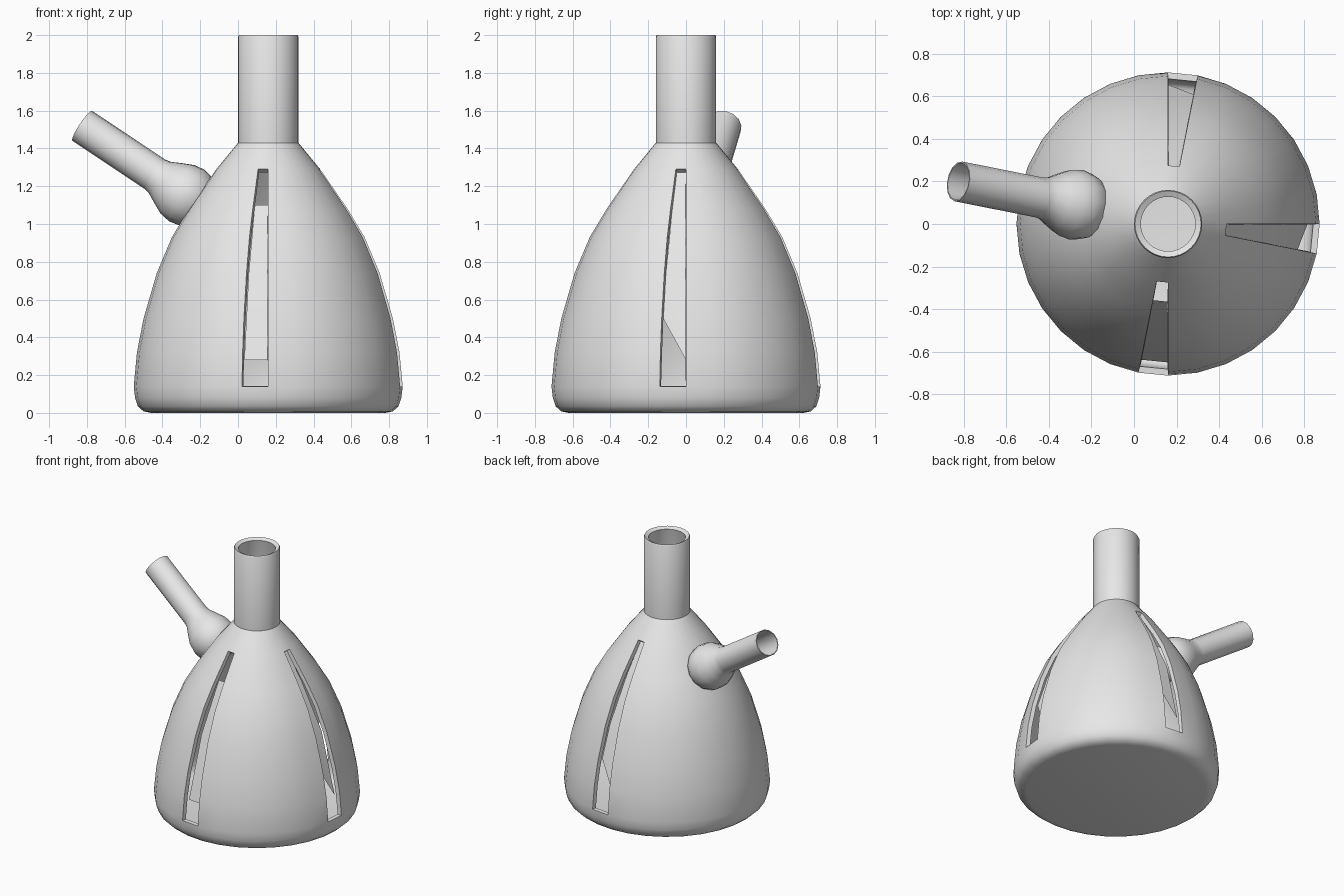
import bpy, math
from mathutils import Vector, Matrix

if "Cube" in bpy.data.objects:
    bpy.data.objects.remove(bpy.data.objects["Cube"])

CX = 0.16          # axis of the flask
SEG = 32

grey = bpy.data.materials.new("plain_grey")
grey.diffuse_color = (0.8, 0.8, 0.8, 1)
grey.use_nodes = True
grey.node_tree.nodes["Principled BSDF"].inputs["Base Color"].default_value = grey.diffuse_color


def make(name, verts, faces, matrix, thickness=0.0, angle=40):
    """Mesh object with the grey material, smooth shading and optional wall."""
    me = bpy.data.meshes.new(name)
    me.from_pydata(verts, [], faces)
    me.materials.append(grey)
    ob = bpy.data.objects.new(name, me)
    bpy.context.collection.objects.link(ob)
    ob.matrix_world = matrix
    bpy.ops.object.select_all(action='DESELECT')
    ob.select_set(True)
    bpy.context.view_layer.objects.active = ob
    if thickness:
        mod = ob.modifiers.new("wall", 'SOLIDIFY')
        mod.thickness = thickness
        mod.offset = -1
        mod.use_even_offset = True
        bpy.ops.object.modifier_apply(modifier=mod.name)
    bpy.ops.object.shade_smooth_by_angle(angle=math.radians(angle))
    return ob


def lathe(profile, seg, skip=lambda z, i: False, cap_start=False):
    """Rings of (radius, height) points, listed from bottom to top."""
    verts, faces = [], []
    for r, z in profile:
        for i in range(seg):
            a = 2 * math.pi * i / seg
            verts.append((r * math.cos(a), r * math.sin(a), z))
    for j in range(len(profile) - 1):
        zm = (profile[j][1] + profile[j + 1][1]) / 2
        for i in range(seg):
            if skip(zm, i):
                continue
            k = (i + 1) % seg
            faces.append((j * seg + i, j * seg + k,
                          (j + 1) * seg + k, (j + 1) * seg + i))
    if cap_start:
        faces.append(tuple(reversed(range(seg))))
    return verts, faces


axis = Matrix.Translation((CX, 0, 0))

# Flask body and neck, with three slots one segment wide
SLOTS = {"front": 23, "right": 31, "back": 7}
profile = [(0.62, 0), (0.66, 0.008), (0.69, 0.035), (0.705, 0.08), (0.712, 0.14),
           (0.695, 0.32), (0.66, 0.50), (0.59, 0.74), (0.51, 0.93), (0.42, 1.08),
           (0.275, 1.29), (0.16, 1.43), (0.16, 1.99), (0.155, 2.0)]
v, f = lathe(profile, SEG,
             lambda z, i: i in SLOTS.values() and 0.14 < z < 1.29, True)
make("flask_body", v, f, axis, 0.03, 35)

# Recessed panels that partly close the slots
# each row: radius and height on the first side, then on the second side
full = [((0.62, 0.50), (0.655, 0.28)), ((0.545, 0.74), (0.545, 0.74)),
        ((0.38, 1.07), (0.38, 1.07)), ((0.25, 1.28), (0.25, 1.28))]
short = [((0.65, 0.28), (0.65, 0.28)), ((0.53, 0.74), (0.53, 0.74)),
         ((0.365, 1.10), (0.365, 1.10))]
for side, col in SLOTS.items():
    rows = short if side == "front" else full
    verts = []
    for row in rows:
        for n, (r, z) in enumerate(row):
            a = 2 * math.pi * (col + n) / SEG
            verts.append((r * math.cos(a), r * math.sin(a), z))
    faces = [(2 * j, 2 * j + 1, 2 * j + 3, 2 * j + 2) for j in range(len(rows) - 1)]
    make(side + "_slot_panel", verts, faces, axis)

# Side stem: bulb running into an open tube
start, end = Vector((-0.27, 0.09, 1.15)), Vector((-0.825, 0.20, 1.52))
length = (end - start).length
stem = [(0.06, -0.15), (0.12, -0.11), (0.155, -0.055), (0.167, 0.0), (0.158, 0.06),
        (0.13, 0.12), (0.102, 0.175), (0.095, 0.21), (0.095, length)]
v, f = lathe(stem, 14, cap_start=True)
rot = (end - start).to_track_quat('Z', 'Y').to_matrix().to_4x4()
make("side_stem", v, f, Matrix.Translation(start) @ rot, 0.006, 40)
